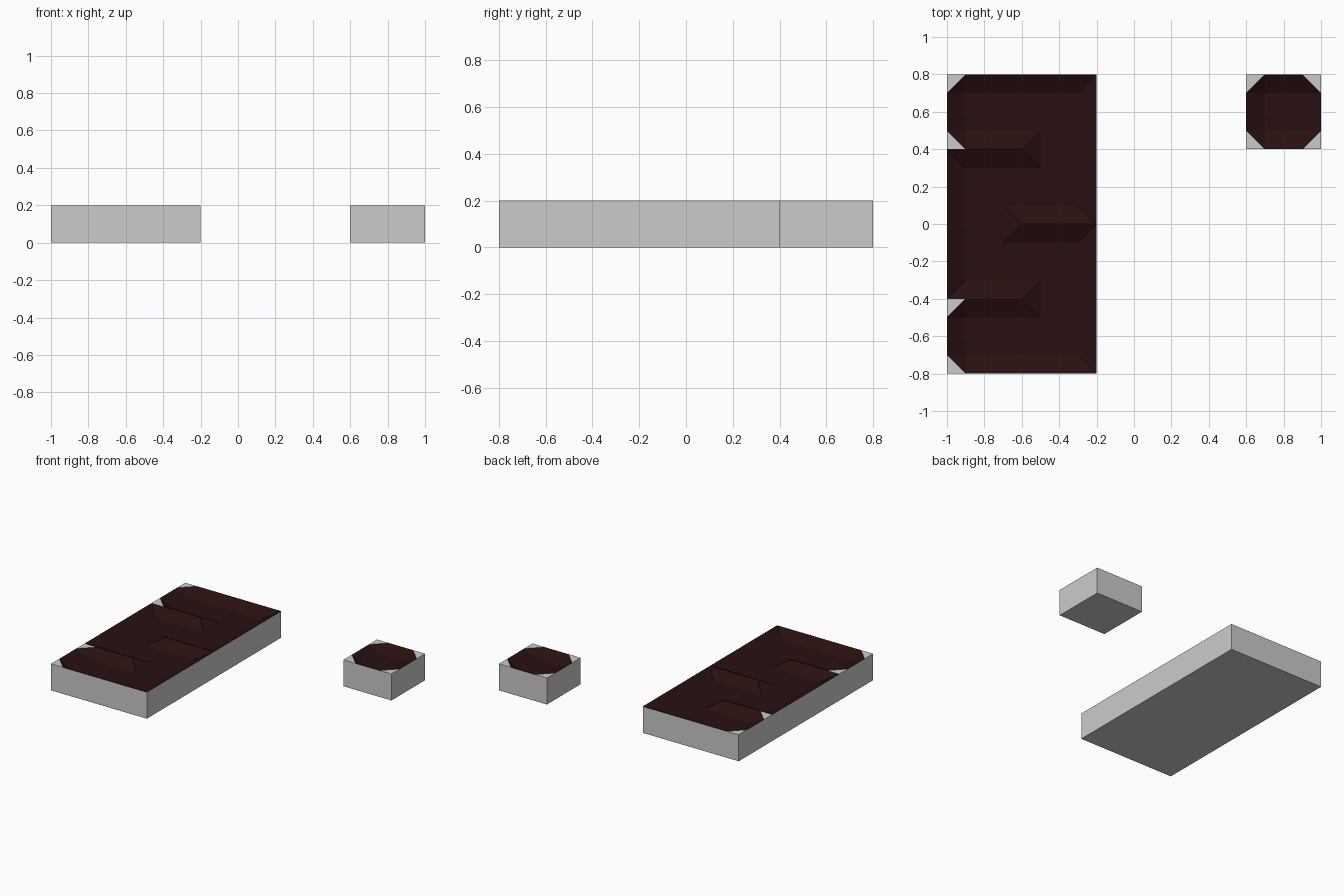
import bpy, bmesh

if "Cube" in bpy.data.objects:
    bpy.data.objects.remove(bpy.data.objects["Cube"])

CELL, RIM, TOP, FLOOR = 0.4, 0.1, 0.2, 0.15

stone = bpy.data.materials.new("stone_grey")
stone.diffuse_color = (0.8, 0.8, 0.8, 1)
stone.use_nodes = True
stone.node_tree.nodes["Principled BSDF"].inputs["Base Color"].default_value = stone.diffuse_color
lining = bpy.data.materials.new("dark_red_lining")
lining.diffuse_color = (0.022, 0.005, 0.005, 1)
lining.use_nodes = True
lining.node_tree.nodes["Principled BSDF"].inputs["Base Color"].default_value = lining.diffuse_color


def add_cell(bm, cx, cy, openings):
    """One channel cell: flat floor, sloped closed sides, level open sides."""
    half, inner = CELL / 2, CELL / 2 - RIM

    def face(points, mat=1):
        f = bm.faces.new([bm.verts.new((cx + x, cy + y, z)) for x, y, z in points])
        f.material_index = mat

    face([(-inner, -inner, FLOOR), (inner, -inner, FLOOR),
          (inner, inner, FLOOR), (-inner, inner, FLOOR)])

    # Sides
    for dx, dy in ((1, 0), (0, 1), (-1, 0), (0, -1)):
        h = FLOOR if (dx, dy) in openings else TOP
        px, py = -dy, dx
        face([(dx * r + px * s, dy * r + py * s, z) for r, s, z in
              ((inner, -inner, FLOOR), (half, -inner, h),
               (half, inner, h), (inner, inner, FLOOR))])

    # Corners: dead ends get a chamfer with a grey top, others are mitred
    for sx in (-1, 1):
        for sy in (-1, 1):
            hx = FLOOR if (sx, 0) in openings else TOP
            hy = FLOOR if (0, sy) in openings else TOP
            base = (sx * inner, sy * inner, FLOOR)
            tip = (sx * half, sy * half, TOP)
            ex = (sx * half, sy * inner, hx)
            ey = (sx * inner, sy * half, hy)
            flip = -1 if sx * sy < 0 else 1
            if len(openings) < 2 and hx == hy == TOP:
                face([base, ex, ey][::flip])
                face([ex, tip, ey][::flip], 0)
            else:
                face([base, ex, tip][::flip])
                face([base, tip, ey][::flip])


def build_tray(name, path):
    """Join the cells along a path, then drop straight walls and a base."""
    bm = bmesh.new()
    for i, (x, y) in enumerate(path):
        neighbours = path[max(i - 1, 0):i] + path[i + 1:i + 2]
        openings = {(a - x, b - y) for a, b in neighbours}
        add_cell(bm, -0.8 + x * CELL, -0.6 + y * CELL, openings)
    bmesh.ops.remove_doubles(bm, verts=bm.verts, dist=0.001)

    rim = [e for e in bm.edges if e.is_boundary]
    new = bmesh.ops.extrude_edge_only(bm, edges=rim)["geom"]
    for g in new:
        if isinstance(g, bmesh.types.BMVert):
            g.co.z = 0
        elif isinstance(g, bmesh.types.BMFace):
            g.material_index = 0
    base = bmesh.ops.holes_fill(bm, edges=[e for e in bm.edges if e.is_boundary], sides=0)
    for f in base["faces"]:
        f.material_index = 0
    bmesh.ops.recalc_face_normals(bm, faces=bm.faces)

    mesh = bpy.data.meshes.new(name)
    bm.to_mesh(mesh)
    bm.free()
    mesh.materials.append(stone)
    mesh.materials.append(lining)
    obj = bpy.data.objects.new(name, mesh)
    bpy.context.collection.objects.link(obj)


# Winding channel block and the single-basin block
build_tray("winding_channel", [(0, 3), (1, 3), (1, 2), (0, 2), (0, 1), (1, 1), (1, 0), (0, 0)])
build_tray("single_basin", [(4, 3)])
